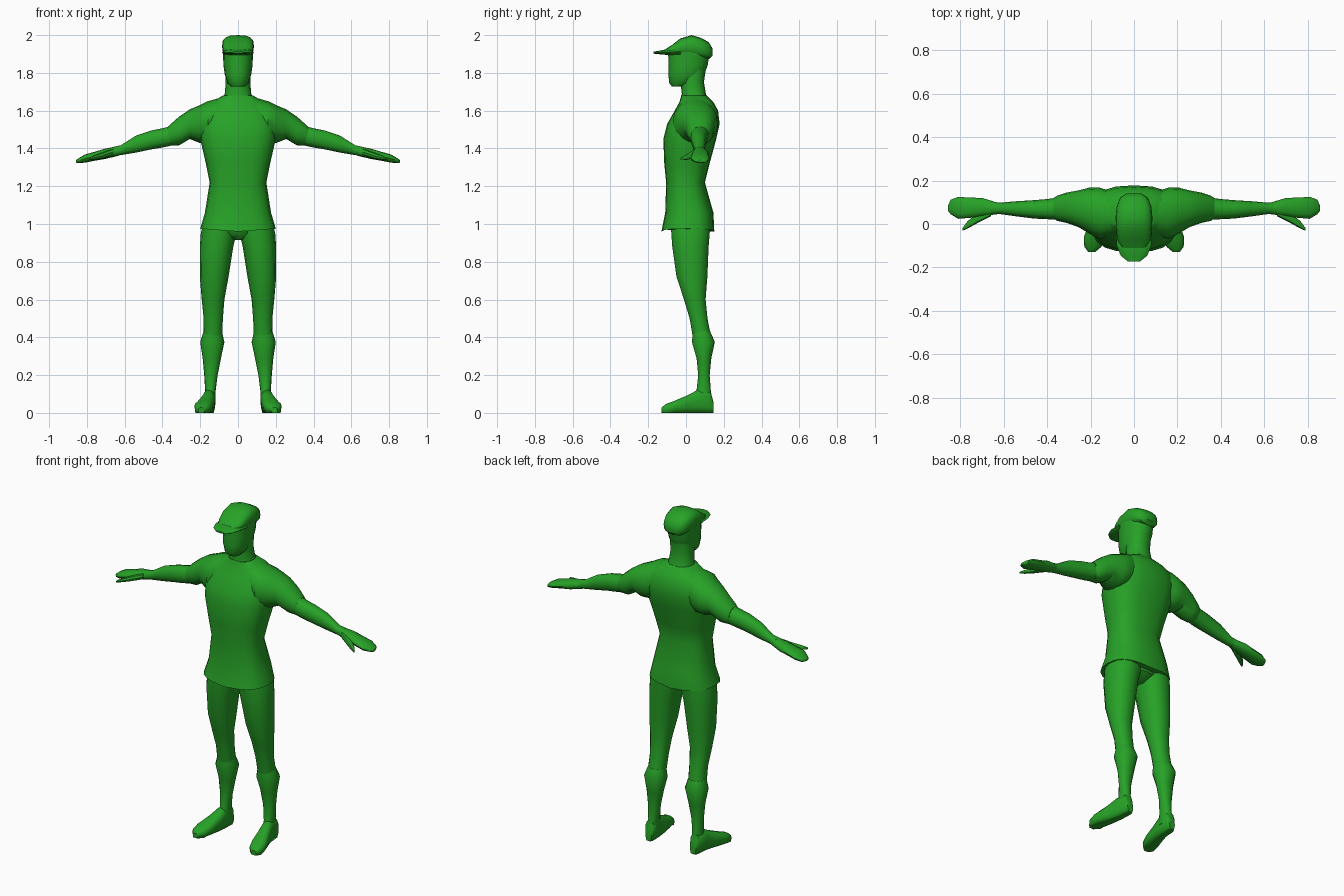
import bpy, bmesh, math
from mathutils import Vector

green = bpy.data.materials.new("uniform green")
green.diffuse_color = (0.02, 0.36, 0.02, 1)


def place(axis, t, a, b):
    return {"x": (t, a, b), "y": (a, t, b), "z": (a, b, t)}[axis]


def loft(name, axis, slices, n=16, power=2.2, mirror=False, crease=40):
    """Skin rounded sections; each is (position, a_min, a_max, b_min, b_max)."""
    bm = bmesh.new()
    rings = []
    for t, a0, a1, b0, b1 in slices:
        ring = []
        for i in range(n):
            ang = 2 * math.pi * i / n
            c, s = math.cos(ang), math.sin(ang)
            u = math.copysign(abs(c) ** (2 / power), c)
            v = math.copysign(abs(s) ** (2 / power), s)
            a = (a0 + a1) / 2 + u * (a1 - a0) / 2
            b = (b0 + b1) / 2 + v * (b1 - b0) / 2
            ring.append(bm.verts.new(place(axis, t, a, b)))
        rings.append(ring)
    for r, q in zip(rings, rings[1:]):
        for i in range(n):
            j = (i + 1) % n
            bm.faces.new((r[i], r[j], q[j], q[i]))
    bm.faces.new(rings[0])
    bm.faces.new(rings[-1])
    bmesh.ops.recalc_face_normals(bm, faces=bm.faces)
    mesh = bpy.data.meshes.new(name)
    bm.to_mesh(mesh)
    bm.free()
    for p in mesh.polygons:
        p.use_smooth = True
    mesh.set_sharp_from_angle(angle=math.radians(crease))
    mesh.materials.append(green)
    ob = bpy.data.objects.new(name, mesh)
    bpy.context.collection.objects.link(ob)
    if mirror:
        ob.modifiers.new("mirror", "MIRROR")
    return ob


# shirt body, flaring at the hem and closing at the collar
shirt = loft("shirt", "z", [
    (0.975, -0.20, 0.20, -0.13, 0.15),
    (1.06, -0.175, 0.175, -0.11, 0.145),
    (1.22, -0.15, 0.15, -0.105, 0.10),
    (1.32, -0.17, 0.17, -0.115, 0.125),
    (1.45, -0.20, 0.20, -0.12, 0.16),
    (1.53, -0.205, 0.205, -0.10, 0.178),
    (1.60, -0.19, 0.19, -0.06, 0.17),
    (1.645, -0.14, 0.14, -0.035, 0.145),
    (1.68, -0.08, 0.08, -0.025, 0.11)], n=20, power=2.6)
# hem dips slightly at the centre
for v in shirt.data.vertices:
    if v.co.z < 0.98:
        v.co.z -= 0.015 * (1 - abs(v.co.x) / 0.2)

# neck and head
loft("neck", "z", [
    (1.65, -0.085, 0.085, -0.03, 0.12),
    (1.69, -0.07, 0.07, -0.022, 0.105),
    (1.75, -0.065, 0.065, -0.03, 0.095),
    (1.82, -0.065, 0.065, -0.03, 0.105)])
loft("head", "z", [
    (1.728, -0.035, 0.035, -0.075, -0.01),
    (1.745, -0.055, 0.055, -0.088, 0.06),
    (1.79, -0.07, 0.07, -0.094, 0.095),
    (1.84, -0.077, 0.077, -0.092, 0.115),
    (1.91, -0.08, 0.08, -0.095, 0.125)])

# soft cap with brim
loft("cap", "y", [
    (0.14, -0.035, 0.035, 1.89, 1.93),
    (0.12, -0.065, 0.065, 1.872, 1.963),
    (0.08, -0.08, 0.08, 1.876, 1.985),
    (0.03, -0.085, 0.085, 1.882, 2.0),
    (-0.03, -0.082, 0.082, 1.888, 1.982),
    (-0.075, -0.075, 0.075, 1.892, 1.947),
    (-0.11, -0.055, 0.055, 1.90, 1.925)], power=2.8)
loft("cap_brim", "y", [
    (-0.03, -0.084, 0.084, 1.888, 1.925),
    (-0.10, -0.08, 0.08, 1.895, 1.926),
    (-0.145, -0.062, 0.062, 1.899, 1.917),
    (-0.173, -0.028, 0.028, 1.902, 1.912)], n=12)

# sleeves, arms and hands
loft("sleeve", "x", [
    (0.07, -0.04, 0.14, 1.48, 1.675),
    (0.16, -0.07, 0.168, 1.43, 1.65),
    (0.205, -0.045, 0.168, 1.43, 1.628),
    (0.255, -0.015, 0.155, 1.45, 1.607),
    (0.31, 0.005, 0.145, 1.417, 1.57),
    (0.355, 0.015, 0.13, 1.415, 1.53),
    (0.37, 0.025, 0.12, 1.43, 1.515)], mirror=True)
loft("arm", "x", [
    (0.33, 0.02, 0.125, 1.42, 1.525),
    (0.40, 0.022, 0.115, 1.405, 1.507),
    (0.46, 0.025, 0.11, 1.395, 1.495),
    (0.54, 0.035, 0.105, 1.378, 1.468),
    (0.62, 0.046, 0.098, 1.365, 1.417),
    (0.66, 0.042, 0.105, 1.36, 1.408)], n=12, mirror=True)
loft("hand", "x", [
    (0.63, 0.046, 0.099, 1.362, 1.413),
    (0.70, 0.034, 0.12, 1.345, 1.40),
    (0.76, 0.028, 0.122, 1.335, 1.382),
    (0.81, 0.024, 0.125, 1.325, 1.368),
    (0.845, 0.045, 0.112, 1.322, 1.348),
    (0.857, 0.06, 0.085, 1.325, 1.338)], n=12, mirror=True)
loft("thumb", "x", [
    (0.66, 0.035, 0.075, 1.362, 1.40),
    (0.72, 0.005, 0.05, 1.345, 1.378),
    (0.765, -0.02, 0.015, 1.338, 1.362),
    (0.79, -0.031, -0.018, 1.338, 1.35)], n=8, mirror=True)

# trousers, with a block joining the legs under the shirt
loft("pelvis", "z", [
    (0.915, -0.035, 0.035, -0.03, 0.07),
    (0.95, -0.12, 0.12, -0.07, 0.115),
    (1.04, -0.165, 0.165, -0.085, 0.13)])
loft("leg", "z", [
    (1.02, 0.01, 0.18, -0.085, 0.13),
    (0.95, 0.008, 0.197, -0.08, 0.128),
    (0.88, 0.025, 0.202, -0.075, 0.122),
    (0.72, 0.05, 0.202, -0.052, 0.115),
    (0.60, 0.072, 0.192, -0.012, 0.105),
    (0.50, 0.08, 0.182, 0.018, 0.115),
    (0.37, 0.085, 0.185, 0.04, 0.14)], n=14, mirror=True)

# boots: shaft and foot
loft("boot_shaft", "z", [
    (0.43, 0.085, 0.183, 0.035, 0.13),
    (0.375, 0.072, 0.20, 0.03, 0.154),
    (0.29, 0.09, 0.187, 0.055, 0.135),
    (0.20, 0.108, 0.179, 0.064, 0.126),
    (0.12, 0.118, 0.174, 0.055, 0.132),
    (0.05, 0.118, 0.18, 0.04, 0.142)], n=14, mirror=True)
foot = loft("boot_foot", "y", [
    (0.146, 0.128, 0.168, 0.008, 0.055),
    (0.13, 0.119, 0.18, 0, 0.115),
    (0.06, 0.12, 0.187, 0, 0.122),
    (0.01, 0.124, 0.205, 0, 0.095),
    (-0.06, 0.134, 0.231, 0, 0.065),
    (-0.105, 0.15, 0.229, 0, 0.048),
    (-0.13, 0.18, 0.21, 0.005, 0.028)], n=14, power=2.4, mirror=True)
# flat sole
for v in foot.data.vertices:
    if v.co.z < 0.014:
        v.co.z = 0
